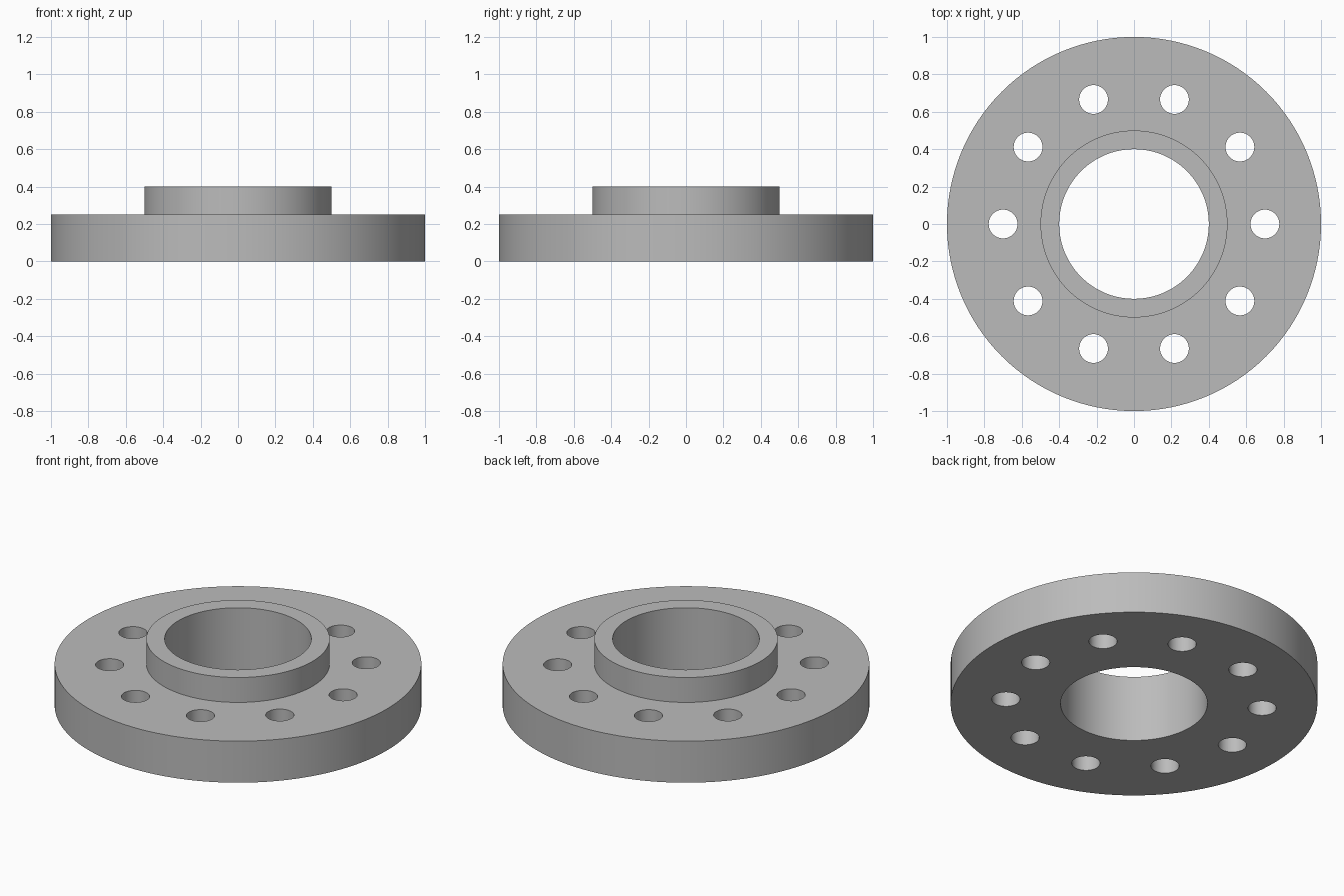
import bpy
import math

cube = bpy.data.objects.get("Cube")
if cube:
    bpy.data.objects.remove(cube, do_unlink=True)

PLATE_TOP, HUB_TOP = 0.25, 0.40
HOLE_COUNT, HOLE_RING, HOLE_RADIUS = 10, 0.70, 0.077

steel = bpy.data.materials.new("plain grey steel")
steel.use_nodes = True
grey = (0.5, 0.5, 0.5, 1)
steel.diffuse_color = grey
steel.node_tree.nodes["Principled BSDF"].inputs["Base Color"].default_value = grey


def cylinder(name, radius, bottom, top, sides, x=0, y=0):
    bpy.ops.mesh.primitive_cylinder_add(
        vertices=sides, radius=radius, depth=top - bottom,
        location=(x, y, (bottom + top) / 2))
    obj = bpy.context.object
    obj.name = obj.data.name = name
    obj.data.materials.append(steel)
    return obj


def boolean(target, tool, operation):
    """Apply a boolean to the target, then discard the tool."""
    tool.hide_render = True
    bpy.context.view_layer.objects.active = target
    mod = target.modifiers.new(operation.lower(), 'BOOLEAN')
    mod.operation, mod.object, mod.solver = operation, tool, 'EXACT'
    bpy.ops.object.modifier_apply(modifier=mod.name)
    bpy.data.objects.remove(tool, do_unlink=True)


# Round plate with a raised hub
flange = cylinder("pipe_flange", 1, 0, PLATE_TOP, 128)
boolean(flange, cylinder("hub", 0.5, 0.1, HUB_TOP, 128), 'UNION')

# Central bore through plate and hub
boolean(flange, cylinder("bore_cutter", 0.4, -0.1, 0.6, 128), 'DIFFERENCE')

# Ring of bolt holes
for i in range(HOLE_COUNT):
    a = math.tau * i / HOLE_COUNT
    hole = cylinder("bolt_hole_cutter", HOLE_RADIUS, -0.1, 0.6, 48,
                    HOLE_RING * math.cos(a), HOLE_RING * math.sin(a))
    boolean(flange, hole, 'DIFFERENCE')

# Smooth round walls, crisp rims
bpy.ops.object.select_all(action='DESELECT')
flange.select_set(True)
bpy.context.view_layer.objects.active = flange
bpy.ops.object.shade_smooth_by_angle(angle=math.radians(30))
